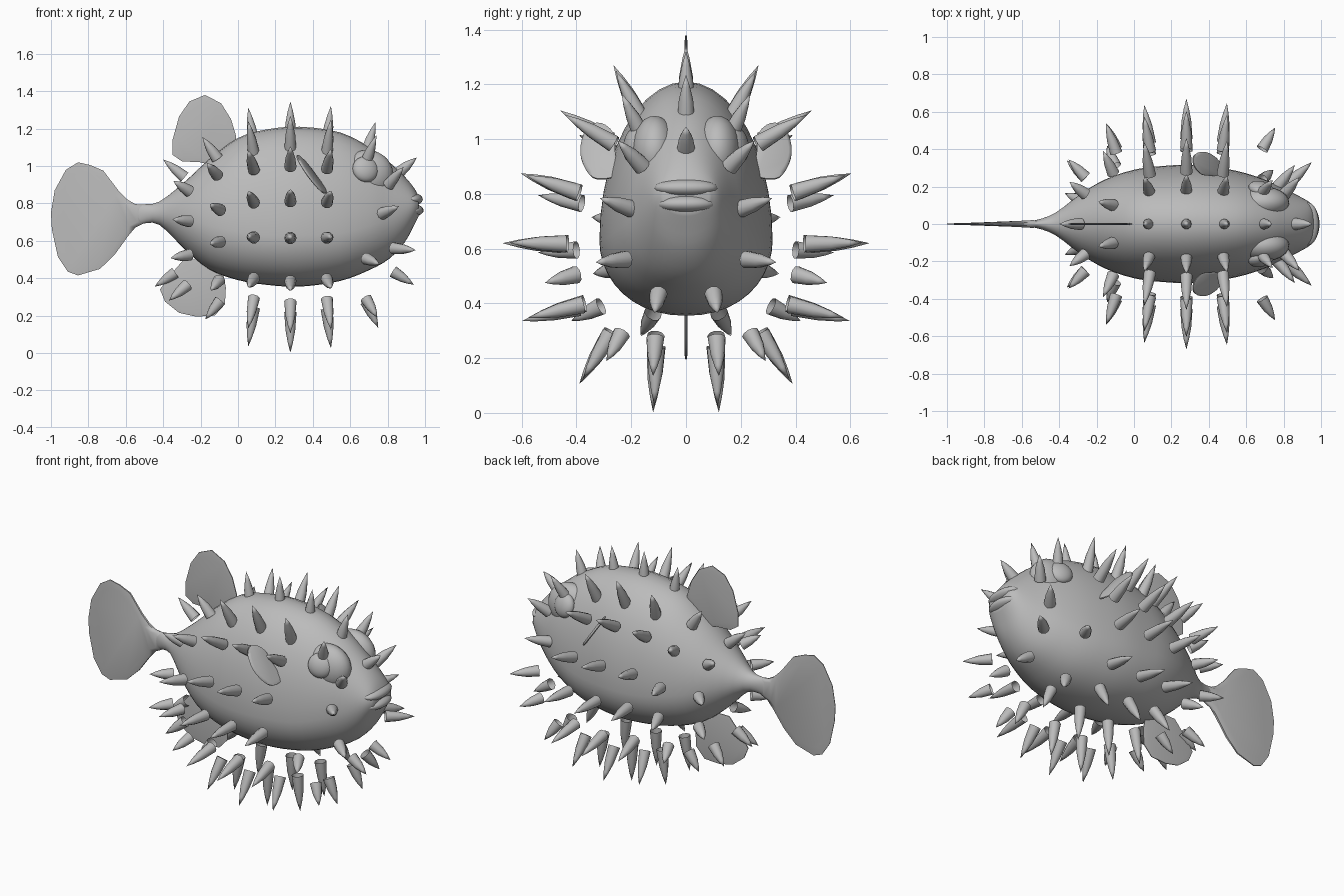
import bpy, bmesh, math
from mathutils import Vector

if "Cube" in bpy.data.objects:
    bpy.data.objects.remove(bpy.data.objects["Cube"])

grey = bpy.data.materials.new("plain grey")
grey.diffuse_color = (0.5, 0.5, 0.5, 1)
grey.use_nodes = True
grey.node_tree.nodes["Principled BSDF"].inputs["Base Color"].default_value = grey.diffuse_color


def finish(name, bm, angle=50):
    bmesh.ops.recalc_face_normals(bm, faces=bm.faces)
    me = bpy.data.meshes.new(name)
    bm.to_mesh(me)
    bm.free()
    ob = bpy.data.objects.new(name, me)
    bpy.context.collection.objects.link(ob)
    me.materials.append(grey)
    bpy.ops.object.select_all(action='DESELECT')
    bpy.context.view_layer.objects.active = ob
    ob.select_set(True)
    bpy.ops.object.shade_smooth_by_angle(angle=math.radians(angle))
    return ob


def spline(pts, steps):
    """Catmull-Rom through tuples of any size."""
    pts = [Vector(p) for p in pts]
    out = []
    for i in range(len(pts) - 1):
        a, b, c, d = pts[max(i - 1, 0)], pts[i], pts[i + 1], pts[min(i + 2, len(pts) - 1)]
        for k in range(steps):
            t = k / steps
            out.append(0.5 * (2 * b + (c - a) * t + (2 * a - 5 * b + 4 * c - d) * t * t
                              + (3 * b - a - 3 * c + d) * t ** 3))
    return out + [pts[-1]]


# Body: egg-shaped sections (x, top, bottom, half width, height of widest point)
stations = [(-.60, .79, .67, .012, .735), (-.52, .795, .69, .022, .745), (-.42, .81, .685, .06, .745),
            (-.28, .92, .55, .165, .72), (-.15, 1.04, .445, .24, .68), (0, 1.15, .39, .29, .65),
            (.15, 1.195, .365, .31, .63), (.33, 1.21, .355, .315, .63), (.545, 1.18, .385, .285, .64),
            (.705, 1.10, .445, .235, .68), (.81, 1.02, .505, .185, .72), (.89, .945, .59, .145, .76),
            (.94, .885, .68, .115, .785), (.965, .84, .73, .085, .79)]
SEG = 40
bm = bmesh.new()
rings = []
for x, top, bot, w, zw in spline(stations, 3):
    ring = []
    for i in range(SEG):
        a = 2 * math.pi * i / SEG
        s, c = math.sin(a), math.cos(a)
        e = 1.0 if c > 0 else 0.92
        y = w * math.copysign(abs(s) ** e, s)
        ring.append(bm.verts.new((x, y, zw + c * ((top - zw) if c > 0 else (zw - bot)))))
    rings.append(ring)
for r, q in zip(rings, rings[1:]):
    for i in range(SEG):
        j = (i + 1) % SEG
        bm.faces.new((r[i], r[j], q[j], q[i]))
bm.faces.new(rings[0])
bm.faces.new(rings[-1])
finish("body", bm, 60)


def ellipsoid(name, centre, radii, turn=(0, 0, 0)):
    bm = bmesh.new()
    bmesh.ops.create_uvsphere(bm, u_segments=24, v_segments=14, radius=1)
    bmesh.ops.scale(bm, vec=radii, verts=bm.verts)
    ob = finish(name, bm, 180)
    ob.location = centre
    ob.rotation_euler = turn


# Lips, brows and eyes
ellipsoid("upper_lip", (.93, 0, .822), (.058, .115, .034))
ellipsoid("lower_lip", (.93, 0, .763), (.062, .107, .034))
for side in (-1, 1):
    ellipsoid("brow", (.69, side * .115, .955), (.14, .085, .13))
    ellipsoid("eye", (.682, side * .185, .982), (.072, .04, .07), (side * .3, .5, side * -.15))


# Fins: an outline lofted to a slimmer rim
def fin(name, outline, place, thick):
    """place(u, v, offset) gives the 3D point; thick(u) the half thickness."""
    bm = bmesh.new()
    n = len(outline)
    cu = sum(p[0] for p in outline) / n
    cv = sum(p[1] for p in outline) / n
    loops = []
    for s, k in ((.85, 1), (1, .4), (1, -.4), (.85, -1)):
        loops.append([bm.verts.new(place(cu + (u - cu) * s, cv + (v - cv) * s, k * thick(u)))
                      for u, v in outline])
    for a, b in zip(loops, loops[1:]):
        for i in range(n):
            j = (i + 1) % n
            bm.faces.new((a[i], a[j], b[j], b[i]))
    bm.faces.new(loops[0])
    bm.faces.new(loops[-1])
    finish(name, bm, 60)


def upright(u, v, o):
    return (u, o, v)


tail = [(-.50, .79), (-.55, .797), (-.59, .82), (-.64, .87), (-.72, .975), (-.79, 1.005), (-.855, 1.02),
        (-.92, .98), (-.98, .87), (-1, .75), (-.995, .66), (-.963, .515), (-.91, .435), (-.855, .415),
        (-.738, .45), (-.66, .525), (-.588, .625), (-.55, .67), (-.50, .695)]
fin("tail_fin", tail, upright, lambda u: .004 + .016 * max(0, (u + 1) / .48) ** 1.5)

dorsal = [(-.01, 1.12), (-.01, 1.16), (-.037, 1.25), (-.09, 1.335), (-.176, 1.38), (-.26, 1.345),
          (-.315, 1.265), (-.35, 1.14), (-.35, 1.06), (-.30, 1.025), (-.2, 1.02), (-.13, 1.0)]
fin("dorsal_fin", dorsal, upright, lambda u: .006)

anal = [(-.29, .5), (-.36, .42), (-.417, .34), (-.39, .275), (-.315, .215), (-.225, .195), (-.125, .2),
        (-.07, .26), (-.065, .35), (-.08, .43), (-.18, .5)]
fin("anal_fin", anal, upright, lambda u: .006)

side_fin = [(.24, .87), (.258, .945), (.265, 1.02), (.312, 1.058), (.362, 1.04), (.386, .97),
            (.376, .91), (.34, .86), (.29, .855), (.24, .87)]
side_fin = [tuple(p) for p in spline(side_fin, 3)[:-1]]
for side in (-1, 1):
    fin("side_fin", side_fin,
        lambda u, v, o, s=side: (.32 + (1.06 - v) * .7 - (u - .31) * .3 + o * .82, s * u, v + o * .57),
        lambda u: .008)


# Spikes: open, slightly bulging cones
def spike(bm, base, tip):
    base, tip = Vector(base), Vector(tip)
    axis = tip - base
    q = axis.to_track_quat('Z', 'Y')
    n = 10
    loops = []
    for t, r in ((0, .033), (.45, .026), (.75, .014)):
        loops.append([bm.verts.new(base + axis * t + q @ Vector((r * math.cos(2 * math.pi * i / n),
                                                                 r * math.sin(2 * math.pi * i / n), 0)))
                      for i in range(n)])
    point = bm.verts.new(tip)
    for i in range(n):
        j = (i + 1) % n
        for a, b in zip(loops, loops[1:]):
            bm.faces.new((a[i], a[j], b[j], b[i]))
        bm.faces.new((loops[-1][i], loops[-1][j], point))


def spike_ring(name, spikes):
    """Each spike is (base, tip); those off the middle are mirrored."""
    bm = bmesh.new()
    for b, t in spikes:
        spike(bm, b, t)
        if t[1] > 0:
            spike(bm, (b[0], -b[1], b[2]), (t[0], -t[1], t[2]))
    finish(name, bm, 60)


# Three belly rings share one pattern of base (y, z) and tip (y, z)
pattern = [(0, 1.14, 0, 1.345), (.17, 1.085, .265, 1.27), (.275, .995, .46, 1.105), (.41, .81, .605, .875),
           (.455, .615, .67, .62), (.39, .385, .6, .335), (.285, .275, .39, .105), (.112, .22, .12, .002)]
for bx, tx, k in ((.475, .497, .965), (.28, .28, 1), (.085, .055, .95)):
    spike_ring("belly_spikes", [((bx, by * k, .675 + (bz - .675) * k), (tx, ty * k, .675 + (tz - .675) * k))
                                for by, bz, ty, tz in pattern])

spike_ring("cheek_spikes", [((.685, 0, 1.07), (.735, 0, 1.235)),
                            ((.68, .16, 1.01), (.74, .235, 1.165)),
                            ((.685, .40, .505), (.755, .515, .475)),
                            ((.685, .235, .29), (.745, .29, .19)),
                            ((.685, .112, .275), (.75, .12, .135))])
spike_ring("face_spikes", [((.86, 0, .965), (.955, 0, 1.045)),
                           ((.805, .16, .90), (.885, .25, .995)),
                           ((.77, .2, .745), (.86, .315, .785)),
                           ((.83, .22, .56), (.95, .33, .55)),
                           ((.83, .10, .435), (.94, .115, .365))])
spike_ring("hip_spikes", [((-.11, .10, 1.04), (-.19, .12, 1.155)),
                          ((-.11, .27, .95), (-.165, .39, 1.015)),
                          ((-.095, .38, .765), (-.15, .54, .795)),
                          ((-.095, .40, .595), (-.15, .54, .585)),
                          ((-.10, .31, .39), (-.145, .42, .335)),
                          ((-.095, .11, .28), (-.175, .125, .18))])
spike_ring("rear_spikes", [((-.285, 0, .94), (-.40, 0, 1.035)),
                           ((-.26, .16, .865), (-.345, .225, .92)),
                           ((-.26, .25, .705), (-.35, .345, .715)),
                           ((-.26, .25, .525), (-.36, .34, .508)),
                           ((-.27, .12, .365), (-.37, .165, .28)),
                           ((-.335, 0, .43), (-.445, 0, .355))])
